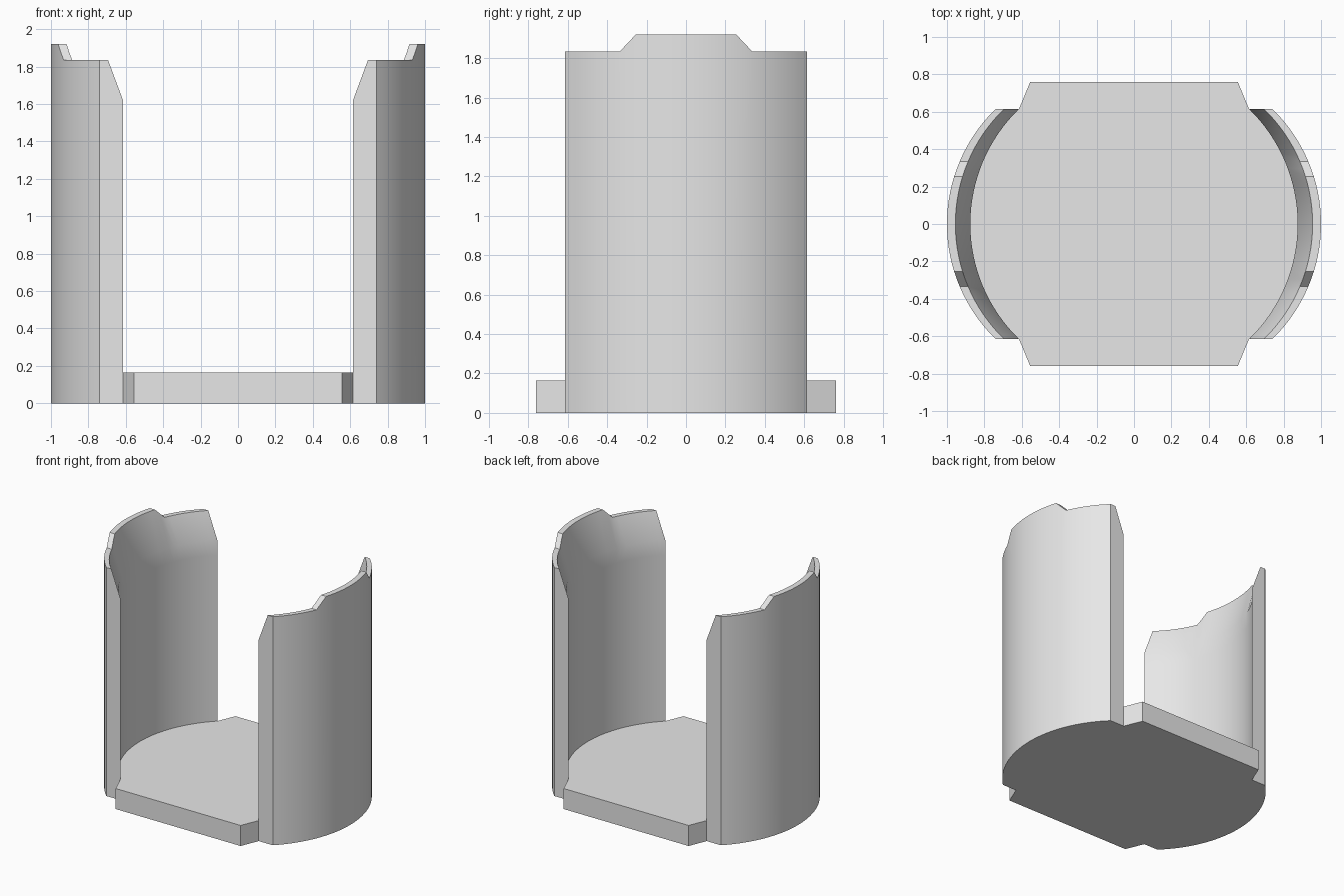
import bpy
import bmesh
from math import asin, cos, sin, radians

cube = bpy.data.objects.get("Cube")
if cube:
    bpy.data.objects.remove(cube, do_unlink=True)

RADIUS = 0.857         # both wall faces share one radius
OUTER_C = 0.143        # arc centre of the outer face
INNER_C = 0.018        # arc centre of the inner face
LIP_SHIFT = 0.08       # outward lean of the inner face at the rim
HALF_Y = 0.615         # half width of the walls
TAB_LOW, TAB_HIGH = 0.335, 0.255
FLOOR_Z, BEVEL_Z, RIM_Z, TAB_Z = 0.165, 1.62, 1.835, 1.92


def arc_angles():
    """Angles along the wall, with exact stops at the tab corners."""
    stops = [asin(y / RADIUS) for y in
             (-HALF_Y, -TAB_LOW, -TAB_HIGH, TAB_HIGH, TAB_LOW, HALF_Y)]
    result = [stops[0]]
    for a, b, n in zip(stops, stops[1:], (8, 2, 12, 2, 8)):
        result += [a + (b - a) * i / n for i in range(1, n + 1)]
    return result


def rim_height(y):
    t = (TAB_LOW - abs(y)) / (TAB_LOW - TAB_HIGH)
    return RIM_Z + (TAB_Z - RIM_Z) * min(1, max(0, t))


def add_wall(bm, side):
    """Curved wall; returns the floor-level and ground-level inner edges."""
    sections = []
    for a in arc_angles():
        y, reach = RADIUS * sin(a), RADIUS * cos(a)
        outer, inner, top = OUTER_C + reach, INNER_C + reach, rim_height(y)
        profile = [(outer, 0), (outer, top), (inner + LIP_SHIFT, top),
                   (inner, BEVEL_Z), (inner, BEVEL_Z - 0.12),
                   (inner, FLOOR_Z), (inner, 0)]
        sections.append([bm.verts.new((side * x, y, z)) for x, z in profile])
    for s, t in zip(sections, sections[1:]):
        for i in range(len(s)):
            j = (i + 1) % len(s)
            if i != 5:      # the floor joins here, so leave it open
                bm.faces.new((s[i], s[j], t[j], t[i]))
    bm.faces.new(sections[0])
    bm.faces.new(sections[-1])
    return [s[5] for s in sections], [s[6] for s in sections]


def add_floor(bm, right, left):
    """Floor slab joined to both walls, with tapered front and back edges."""
    rings = []
    for level, z in ((0, FLOOR_Z), (1, 0)):
        back = [bm.verts.new((x, 0.76, z)) for x in (0.555, -0.555)]
        front = [bm.verts.new((x, -0.76, z)) for x in (-0.555, 0.555)]
        bm.faces.new(right[level] + back + left[level][::-1] + front)
        rings.append(([right[level][-1]] + back + [left[level][-1]],
                      [left[level][0]] + front + [right[level][0]]))
    for upper, lower in zip(*rings):
        for i in range(3):
            bm.faces.new((upper[i], upper[i + 1], lower[i + 1], lower[i]))


# Two walls and the floor as one closed shell
bm = bmesh.new()
add_floor(bm, add_wall(bm, 1), add_wall(bm, -1))
bmesh.ops.recalc_face_normals(bm, faces=bm.faces[:])
mesh = bpy.data.meshes.new("open_holder")
bm.to_mesh(mesh)
bm.free()

# Plain grey material
grey = bpy.data.materials.new("light_grey")
grey.use_nodes = True
colour = (0.8, 0.8, 0.8, 1)
grey.diffuse_color = colour
for node in grey.node_tree.nodes:
    if node.type == 'BSDF_PRINCIPLED':
        node.inputs["Base Color"].default_value = colour
mesh.materials.append(grey)

holder = bpy.data.objects.new("open_holder", mesh)
bpy.context.collection.objects.link(holder)
bpy.ops.object.select_all(action='DESELECT')
holder.select_set(True)
bpy.context.view_layer.objects.active = holder
bpy.ops.object.shade_smooth_by_angle(angle=radians(30))
